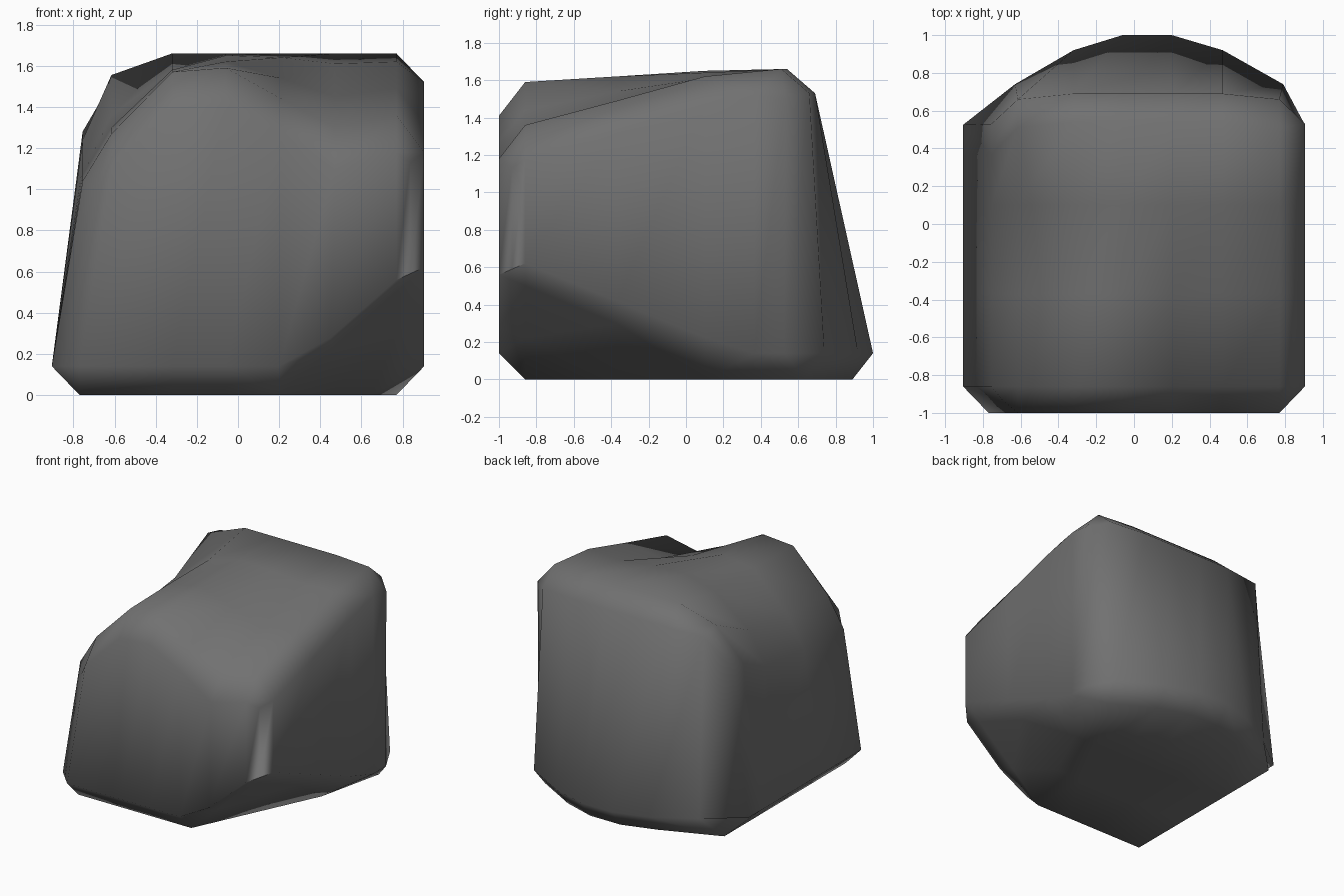
import bpy, bmesh
from mathutils import Vector

if "Cube" in bpy.data.objects:
    bpy.data.objects.remove(bpy.data.objects["Cube"])

# Chiselled boulder: a grid box with a carved top and a leaning, bulging back
xs_top = [-0.755, -0.615, -0.32, -0.06, 0.21, 0.47, 0.77, 0.905]
xs_bot = [-0.905, -0.77, -0.32, -0.06, 0.20, 0.45, 0.77, 0.905]
xs_back = [-0.905, -0.63, -0.32, -0.06, 0.20, 0.47, 0.79, 0.905]
ys = [-1.0, -0.86, -0.37, 0.10, 0.52]
back_top = [0.53, 0.66, 0.69, 0.69, 0.69, 0.69, 0.66, 0.53]
back_bot = [0.525, 0.74, 0.92, 1.0, 1.0, 0.92, 0.74, 0.525]

# Top heights, front row to back row; the outer entries form the chamfered rim
heights = [
    [0.98, 1.10, 1.39, 1.41, 1.27, 1.10, 1.18, 1.13],
    [1.04, 1.27, 1.57, 1.59, 1.44, 1.30, 1.36, 1.18],
    [1.07, 1.30, 1.58, 1.62, 1.54, 1.45, 1.49, 1.32],
    [1.12, 1.36, 1.58, 1.65, 1.64, 1.61, 1.62, 1.46],
    [1.24, 1.555, 1.66, 1.66, 1.66, 1.66, 1.66, 1.52],
    [1.28, 1.52, 1.53, 1.53, 1.53, 1.53, 1.53, 1.50],
]
NX, NY = 8, 6


def place(i, j, xs, back, z, inset):
    x = xs[i]
    side = i in (0, NX - 1)
    if j == NY - 1:
        y = back[i]
    elif j == NY - 2:
        y = back[i] - (0.16 if side else inset)
    else:
        y = ys[j]
    if side and j == 0:                      # chamfered front corners
        x, y = x * 0.925, -0.93
    return Vector((x, y, z))


bm = bmesh.new()
top, bot = {}, {}
for j in range(NY):
    for i in range(NX):
        rim = i in (0, NX - 1) or j in (0, NY - 1)
        top[i, j] = bm.verts.new(place(i, j, xs_top, back_top, heights[j][i], 0.15))
        xb = xs_back if j == NY - 1 else xs_bot
        p = place(i, j, xb, back_bot, 0.14 if rim else 0.0, 0.11)
        if (i, j) in ((5, 2), (6, 3)):       # grid points lying on the foot of the cut
            p.x = 0.20 + 0.47 * (p.y + 0.86)
        # Slanted cut under the front right corner
        p.z = max(p.z, 0.88 * (p.x - 0.20) - 0.413 * (p.y + 0.86))
        bot[i, j] = bm.verts.new(p)

for j in range(NY - 1):
    for i in range(NX - 1):
        ring = [(i, j), (i + 1, j), (i + 1, j + 1), (i, j + 1)]
        bm.faces.new([top[k] for k in ring])
        q = [bot[k] for k in ring]
        bm.faces.new([q[0], q[2], q[1]])
        bm.faces.new([q[0], q[3], q[2]])

# Side walls joining the two rims
loop = ([(i, 0) for i in range(NX)] + [(NX - 1, j) for j in range(1, NY)]
        + [(i, NY - 1) for i in range(NX - 2, -1, -1)] + [(0, j) for j in range(NY - 2, 0, -1)])
for a, b in zip(loop, loop[1:] + loop[:1]):
    bm.faces.new([bot[a], bot[b], top[b], top[a]])

bmesh.ops.recalc_face_normals(bm, faces=bm.faces[:])
for f in bm.faces:
    f.smooth = True

mesh = bpy.data.meshes.new("boulder")
bm.to_mesh(mesh)
bm.free()
boulder = bpy.data.objects.new("boulder", mesh)
bpy.context.collection.objects.link(boulder)

# Dark stone
stone = bpy.data.materials.new("dark_stone")
stone.diffuse_color = (0.165, 0.165, 0.165, 1)
stone.use_nodes = True
stone.node_tree.nodes["Principled BSDF"].inputs["Base Color"].default_value = stone.diffuse_color
mesh.materials.append(stone)
